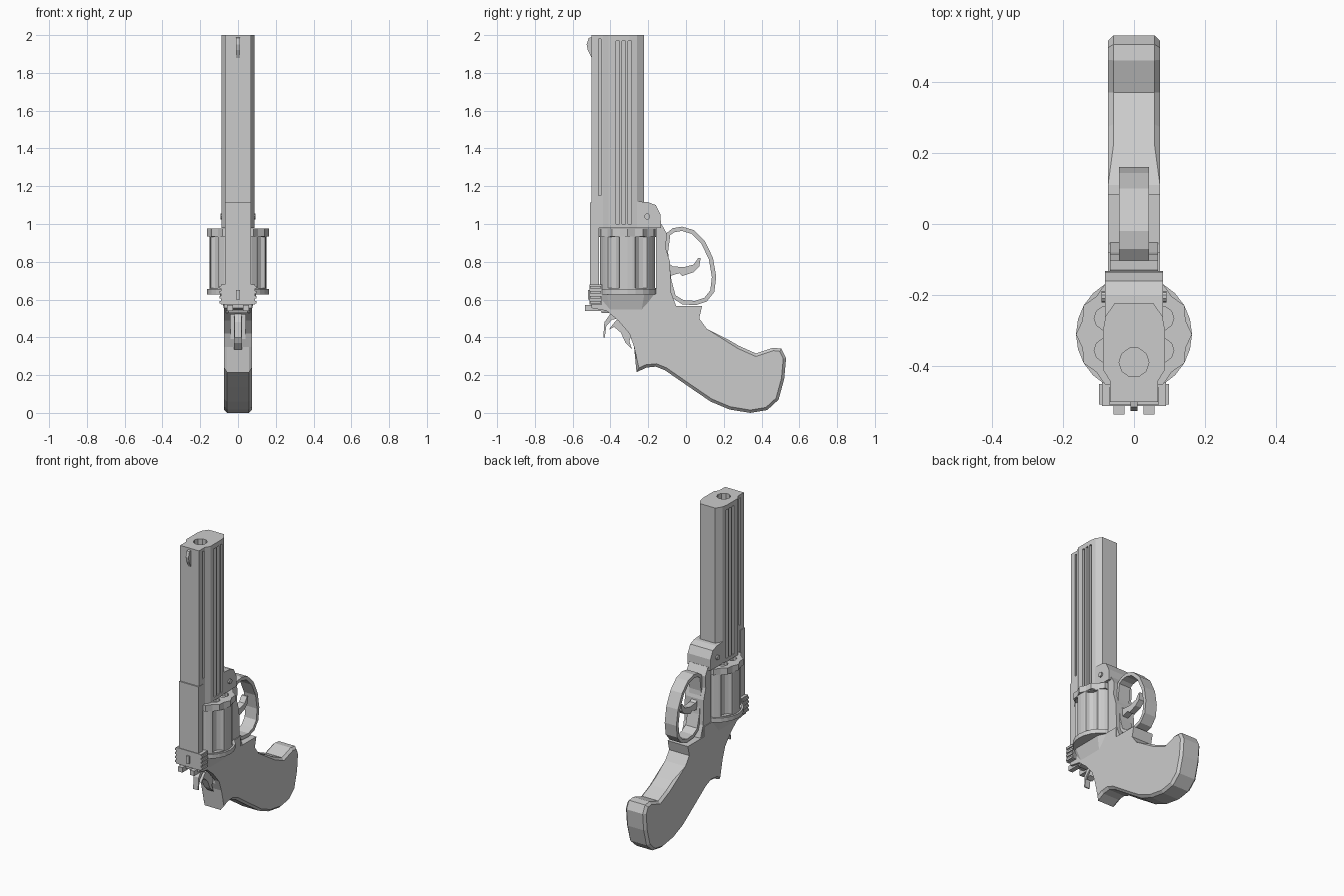
import bpy, bmesh
from math import sin, cos, pi, radians
from mathutils import Vector

cube = bpy.data.objects.get("Cube")
if cube:
    bpy.data.objects.remove(cube, do_unlink=True)

steel = bpy.data.materials.new("light_grey_steel")
steel.use_nodes = True
GREY = (0.6, 0.6, 0.6, 1)
steel.diffuse_color = GREY
steel.node_tree.nodes["Principled BSDF"].inputs["Base Color"].default_value = GREY


def finish(name, bm):
    bmesh.ops.recalc_face_normals(bm, faces=bm.faces)
    me = bpy.data.meshes.new(name)
    bm.to_mesh(me)
    bm.free()
    ob = bpy.data.objects.new(name, me)
    bpy.context.collection.objects.link(ob)
    me.materials.append(steel)
    return ob


def extrude(name, pts, vec):
    """Cap a planar outline and extrude it along vec."""
    bm = bmesh.new()
    face = bm.faces.new([bm.verts.new(p) for p in pts])
    out = bmesh.ops.extrude_face_region(bm, geom=[face])["geom"]
    bmesh.ops.translate(bm, vec=vec, verts=[v for v in out if isinstance(v, bmesh.types.BMVert)])
    return finish(name, bm)


def side_plate(name, yz, half, x=0):
    return extrude(name, [(x - half, y, z) for y, z in yz], (2 * half, 0, 0))


def column(name, xy, z0, z1):
    return extrude(name, [(x, y, z0) for x, y in xy], (0, 0, z1 - z0))


def box(name, x0, x1, y0, y1, z0, z1):
    return column(name, [(x0, y0), (x1, y0), (x1, y1), (x0, y1)], z0, z1)


def disc(x, y, r, n, r2=None):
    """Round or lobed outline in the horizontal plane."""
    return [(x + (r if i % 2 == 0 else r2 or r) * cos(2 * pi * i / n),
             y + (r if i % 2 == 0 else r2 or r) * sin(2 * pi * i / n)) for i in range(n)]


def cut(target, cutters):
    for c in cutters:
        c.hide_render = True
        m = target.modifiers.new("cut", "BOOLEAN")
        m.operation, m.solver, m.object = "DIFFERENCE", "EXACT", c
    bpy.context.view_layer.update()
    deps = bpy.context.evaluated_depsgraph_get()
    me = bpy.data.meshes.new_from_object(target.evaluated_get(deps))
    target.modifiers.clear()
    target.data = me
    for c in cutters:
        bpy.data.objects.remove(c, do_unlink=True)


# Barrel with bore and side grooves
half = [(0.055, -0.223), (0.08, -0.26), (0.087, -0.3), (0.087, -0.41), (0.068, -0.44), (0.068, -0.5)]
barrel = column("barrel", half + [(-x, y) for x, y in reversed(half)], 0.978, 2)
cutters = [column("bore_cutter", disc(0, -0.389, 0.042, 10), 1.6, 2.1)]
for s in (-1, 1):
    for y in (-0.362, -0.33, -0.298):
        a, b = sorted((s * 0.072, s * 0.12))
        cutters.append(box("groove_cutter", a, b, y - 0.009, y + 0.009, 1.0, 1.97))
    a, b = sorted((s * 0.058, s * 0.12))
    cutters.append(box("rib_cutter", a, b, -0.463, -0.449, 1.15, 1.98))
cut(barrel, cutters)

side_plate("front_sight", [(-0.49, 1.99), (-0.515, 1.985), (-0.526, 1.95), (-0.52, 1.92), (-0.49, 1.86)], 0.01)

# Upper strap and hinge block around the cylinder
box("top_strap", -0.07, 0.07, -0.508, -0.46, 0.6, 1.115)
side_plate("hinge_block", [(-0.26, 1.12), (-0.2, 1.115), (-0.16, 1.1), (-0.135, 1.05),
                           (-0.132, 0.98), (-0.26, 0.978)], 0.082)
for s in (-1, 1):
    ring = [(s * 0.08, y, z + 1.24) for y, z in disc(-0.205, -0.2, 0.016, 10)]
    extrude("hinge_screw", ring, (s * 0.012, 0, 0))

# Fluted cylinder with end rims
CY = -0.31
drum = column("cylinder_body", disc(0, CY, 0.15, 36), 0.64, 0.95)
cutters = []
for k in range(6):
    a = radians(30 + 60 * k)
    cutters.append(column("flute_cutter", disc(0.165 * cos(a), CY + 0.165 * sin(a), 0.042, 12), 0.66, 0.93))
cut(drum, cutters)
column("cylinder_rear_rim", disc(0, CY, 0.163, 24), 0.627, 0.655)
front_rim = column("cylinder_front_rim", disc(0, CY, 0.163, 24, 0.15), 0.935, 0.975)
cut(front_rim, [column("chamber_cutter", disc(0.09 * sin(k * pi / 3), CY + 0.09 * cos(k * pi / 3), 0.034, 10),
                       0.945, 1.0) for k in range(6)])

# Lower frame in front of the trigger
side_plate("lower_frame", [(-0.16, 0.99), (-0.13, 1.0), (-0.102, 0.95), (-0.107, 0.87), (-0.085, 0.8),
                           (-0.08, 0.64), (-0.05, 0.56), (-0.16, 0.56)], 0.068)

# Recoil shield, tapering into the frame
shield = [(0.07, -0.48), (0.097, -0.42), (0.097, -0.22), (0.07, -0.16)]
loop = shield + [(-x, y) for x, y in reversed(shield)]
bm = bmesh.new()
top = [bm.verts.new((x, y, 0.63)) for x, y in loop]
low = [bm.verts.new((x * 0.7, CY + (y - CY) * 0.8, 0.53)) for x, y in loop]
bm.faces.new(top)
bm.faces.new(low)
for i in range(len(loop)):
    j = (i + 1) % len(loop)
    bm.faces.new((top[i], top[j], low[j], low[i]))
finish("recoil_shield", bm)

# Rear frame and grip
grip = side_plate("frame_and_grip", [
    (-0.505, 0.63), (-0.5, 0.555), (-0.42, 0.54), (-0.36, 0.49), (-0.3, 0.42), (-0.275, 0.35),
    (-0.262, 0.215), (-0.21, 0.24), (-0.16, 0.245), (-0.11, 0.225), (0.02, 0.135), (0.13, 0.06),
    (0.23, 0.018), (0.34, 0), (0.43, 0.015), (0.49, 0.07), (0.52, 0.18), (0.53, 0.29),
    (0.505, 0.34), (0.46, 0.345), (0.37, 0.315), (0.28, 0.355), (0.22, 0.39), (0.11, 0.445),
    (0.07, 0.5), (0.085, 0.565), (-0.08, 0.565), (-0.08, 0.63)], 0.073)
bm = bmesh.new()
bm.from_mesh(grip.data)
rims = [e for e in bm.edges if abs(e.verts[0].co.x - e.verts[1].co.x) < 0.001
        and min(v.co.z for v in e.verts) < 0.36 and max(v.co.z for v in e.verts) < 0.4]
bmesh.ops.bevel(bm, geom=rims, offset=0.015, segments=1, affect="EDGES")
bm.to_mesh(grip.data)
bm.free()
cut(grip, [box("hammer_slot_cutter", -0.04, 0.04, -0.6, -0.29, 0.37, 0.52)])

# Hammer with spur
side_plate("hammer", [(-0.41, 0.44), (-0.38, 0.455), (-0.345, 0.425), (-0.32, 0.37), (-0.285, 0.335),
                      (-0.3, 0.38), (-0.27, 0.46), (-0.3, 0.51), (-0.37, 0.49)], 0.022)
side_plate("hammer_spur", [(-0.438, 0.4), (-0.43, 0.4), (-0.422, 0.46), (-0.39, 0.495), (-0.32, 0.5),
                           (-0.32, 0.53), (-0.4, 0.525), (-0.432, 0.48)], 0.018)

# Rear sight with ribbed sides and two prongs
box("rear_sight", -0.09, 0.09, -0.512, -0.445, 0.575, 0.68)
for k in range(4):
    z = 0.58 + 0.026 * k
    box("sight_rib", -0.098, 0.098, -0.508, -0.45, z, z + 0.013)
for s in (-1, 1):
    a, b = sorted((s * 0.027, s * 0.058))
    box("sight_prong", a, b, -0.535, -0.43, 0.54, 0.572)
box("sight_notch_pin", -0.01, 0.01, -0.52, -0.46, 0.6, 0.65)

# Trigger guard: closed band of even thickness
outer = [Vector(p) for p in [
    (-0.105, 0.95), (-0.07, 0.978), (-0.02, 0.986), (0.04, 0.968), (0.1, 0.91), (0.143, 0.82), (0.16, 0.72),
    (0.15, 0.64), (0.11, 0.59), (0.05, 0.57), (-0.02, 0.575), (-0.075, 0.61), (-0.1, 0.7), (-0.118, 0.85)]]
bm = bmesh.new()
rings = []
n = len(outer)
for i, p in enumerate(outer):
    t = (outer[(i + 1) % n] - outer[i - 1]).normalized()
    q = p + Vector((t.y, -t.x)) * 0.023
    rings.append([bm.verts.new((x, c.x, c.y)) for x, c in
                  ((-0.042, p), (0.042, p), (0.042, q), (-0.042, q))])
for i in range(n):
    a, b = rings[i], rings[(i + 1) % n]
    for k in range(4):
        m = (k + 1) % 4
        bm.faces.new((a[k], a[m], b[m], b[k]))
finish("trigger_guard", bm)

# Curved trigger
side_plate("trigger", [(-0.1, 0.8), (-0.07, 0.775), (-0.01, 0.772), (0.04, 0.785), (0.065, 0.82), (0.078, 0.82),
                       (0.07, 0.775), (0.04, 0.745), (-0.02, 0.725), (-0.035, 0.74), (-0.1, 0.72)], 0.02)
